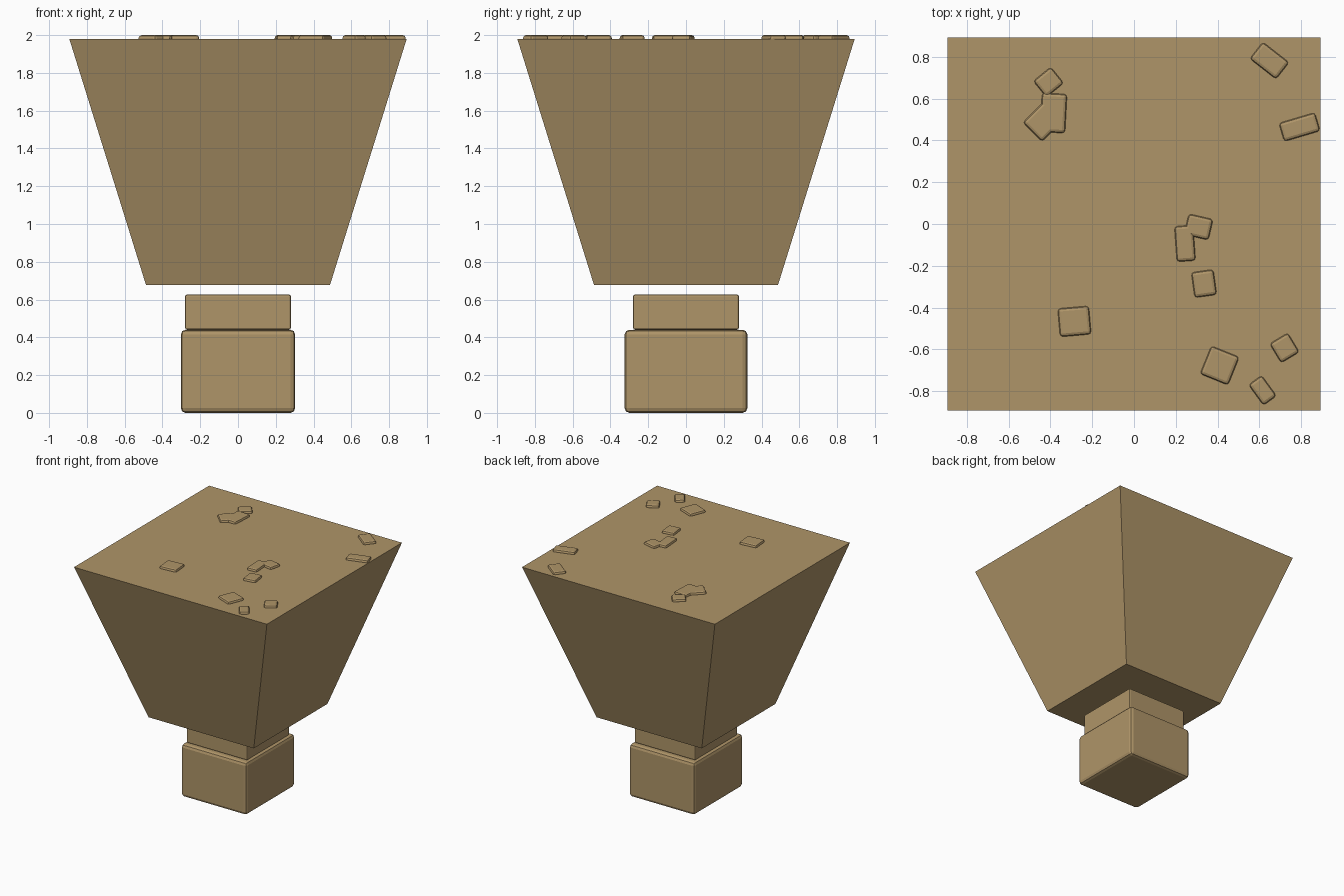
import bpy, bmesh
from math import radians

if "Cube" in bpy.data.objects:
    bpy.data.objects.remove(bpy.data.objects["Cube"])


def finish(bm, name):
    bmesh.ops.recalc_face_normals(bm, faces=bm.faces)
    me = bpy.data.meshes.new(name)
    bm.to_mesh(me)
    bm.free()
    me.materials.append(mat)
    ob = bpy.data.objects.new(name, me)
    bpy.context.collection.objects.link(ob)
    return ob


def block(name, loc, size, bevel, segments=2, angle=0):
    """Bevelled box, centred on loc and turned about z."""
    bm = bmesh.new()
    bmesh.ops.create_cube(bm, size=1)
    bmesh.ops.scale(bm, vec=size, verts=bm.verts)
    ob = finish(bm, name)
    ob.location = loc
    ob.rotation_euler.z = radians(angle)
    mod = ob.modifiers.new("Bevel", 'BEVEL')
    mod.width, mod.segments = bevel, segments
    return ob


mat = bpy.data.materials.new("sandstone")
mat.diffuse_color = (0.43, 0.30, 0.14, 1)
mat.use_nodes = True
mat.node_tree.nodes["Principled BSDF"].inputs["Base Color"].default_value = mat.diffuse_color

# Base block and neck
block("base", (0, 0, 0.22), (0.605, 0.65, 0.44), 0.025)
block("neck", (0, 0, 0.533), (0.56, 0.56, 0.186), 0.01)

# Flared head, floating just above the neck
bm = bmesh.new()
bmesh.ops.create_cube(bm, size=2)
for v in bm.verts:
    half, z = (0.893, 1.98) if v.co.z > 0 else (0.487, 0.677)
    v.co = (v.co.x * half, v.co.y * half, z)
finish(bm, "flared_head")

# Stone chips on the top face: x, y, width, depth, angle
chips = [
    (0.648, 0.782, 0.160, 0.102, -38),
    (0.792, 0.464, 0.180, 0.092, 16.5),
    (-0.409, 0.679, 0.108, 0.100, 39),
    (-0.385, 0.531, 0.120, 0.187, -3),
    (-0.433, 0.493, 0.150, 0.130, 45),
    (0.309, -0.014, 0.120, 0.102, -13),
    (0.244, -0.093, 0.090, 0.170, 4),
    (0.335, -0.285, 0.107, 0.122, 8),
    (-0.285, -0.466, 0.150, 0.136, 5),
    (0.410, -0.677, 0.145, 0.145, -22),
    (0.720, -0.593, 0.102, 0.108, 31),
    (0.615, -0.796, 0.078, 0.122, 36),
]
for i, (x, y, w, d, a) in enumerate(chips, 1):
    block(f"stone_chip_{i}", (x, y, 1.98), (w, d, 0.04), 0.015, angle=a)
